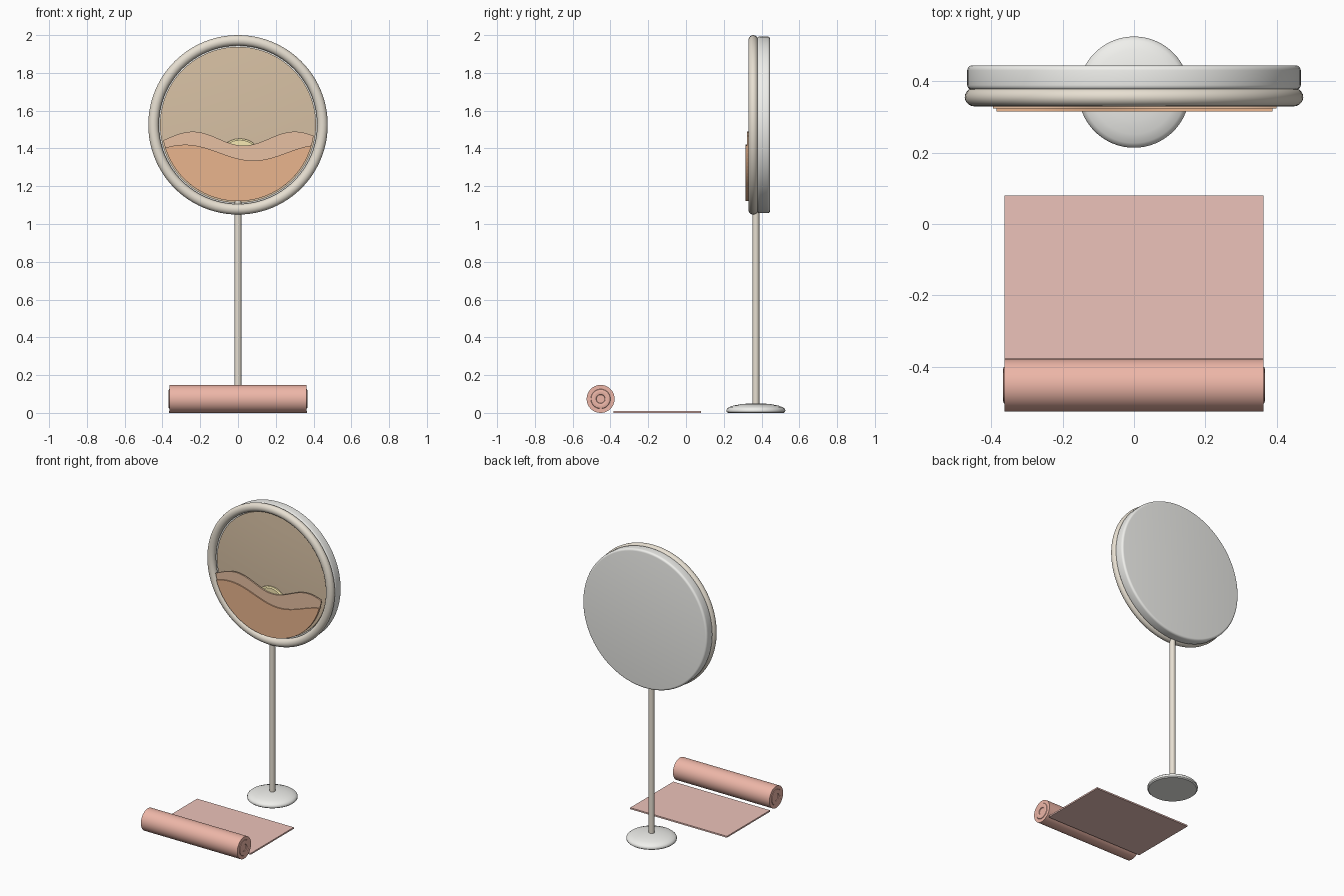
import bpy, bmesh, math
from mathutils import Matrix

if "Cube" in bpy.data.objects:
    bpy.data.objects.remove(bpy.data.objects["Cube"])

CZ = 1.525          # height of the disc centre
SY = 0.37           # depth of the stand axis


def material(name, rgb):
    m = bpy.data.materials.new(name)
    m.diffuse_color = (*rgb, 1)
    m.use_nodes = True
    m.node_tree.nodes["Principled BSDF"].inputs["Base Color"].default_value = m.diffuse_color
    return m


BEIGE = material("beige", (0.80, 0.74, 0.64))
WHITE = material("off_white", (0.87, 0.87, 0.84))
TAN = material("tan", (0.68, 0.53, 0.37))
SAND = material("light_orange", (0.80, 0.53, 0.36))
ORANGE = material("orange", (0.82, 0.46, 0.27))
YELLOW = material("yellow", (0.93, 0.82, 0.45))
CORAL = material("coral", (0.85, 0.47, 0.39))
PINK = material("dusty_pink", (0.84, 0.54, 0.49))


def finish(bm, name, mat, smooth=True):
    bmesh.ops.recalc_face_normals(bm, faces=bm.faces)
    me = bpy.data.meshes.new(name)
    bm.to_mesh(me)
    bm.free()
    ob = bpy.data.objects.new(name, me)
    bpy.context.collection.objects.link(ob)
    me.materials.append(mat)
    if smooth:
        bpy.ops.object.select_all(action='DESELECT')
        bpy.context.view_layer.objects.active = ob
        ob.select_set(True)
        bpy.ops.object.shade_smooth_by_angle(angle=math.radians(35))
    return ob


def lathe(name, profile, mat, place, steps=96, closed=False):
    """Revolve (radius, height) points about z, then place the result."""
    bm = bmesh.new()
    vs = [bm.verts.new((r, 0, h)) for r, h in profile]
    pairs = list(zip(vs, vs[1:])) + ([(vs[-1], vs[0])] if closed else [])
    edges = [bm.edges.new(p) for p in pairs]
    bmesh.ops.spin(bm, geom=vs + edges, cent=(0, 0, 0), axis=(0, 0, 1),
                   angle=2 * math.pi, steps=steps, use_duplicate=False)
    bmesh.ops.remove_doubles(bm, verts=bm.verts, dist=1e-5)
    bmesh.ops.transform(bm, matrix=place, verts=bm.verts)
    return finish(bm, name, mat)


def plate(name, outline, y0, y1, mat):
    """Extrude an (x, z) outline from y0 to y1."""
    bm = bmesh.new()
    face = bm.faces.new([bm.verts.new((x, y0, z)) for x, z in outline])
    ext = bmesh.ops.extrude_face_region(bm, geom=[face])["geom"]
    bmesh.ops.translate(bm, vec=(0, y1 - y0, 0),
                        verts=[v for v in ext if isinstance(v, bmesh.types.BMVert)])
    return finish(bm, name, mat)


# Lathe heights become +y depth for the upright disc
upright = Matrix.Translation((0, 0, CZ)) @ Matrix.Rotation(-math.pi / 2, 4, 'X')
stand = Matrix.Translation((0, SY, 0))

# Rear housing with rounded edges
b = 0.014
arc = [(math.cos(a), math.sin(a)) for a in [math.pi / 2 * i / 5 for i in range(6)]]
lathe("rear_housing", [(0, 0.376), (0.468 - b, 0.376)]
      + [(0.468 - b + b * s, 0.376 + b - b * c) for c, s in arc]
      + [(0.468 - b + b * c, 0.445 - b + b * s) for c, s in arc]
      + [(0, 0.445)], WHITE, upright)

# Front rim
lathe("rim", [(0.447 + 0.028 * math.cos(t), 0.356 + 0.026 * math.sin(t))
              for t in [2 * math.pi * i / 20 for i in range(20)]],
      BEIGE, upright, closed=True)

# Slightly domed panel
lathe("panel", [(0, 0.350)] + [(0.413 * i / 8, 0.350 + 0.014 * (i / 8) ** 2)
      for i in range(1, 9)] + [(0.413, 0.378), (0, 0.378)], TAN, upright)


# Dunes: wavy top, bottom following the disc
def dune(name, crest, mean, amp, period, y0, y1, mat, r=0.404):
    def wave(x):
        return mean + amp * math.cos(2 * math.pi * (x - crest) / period)

    def end(side):
        x = side * r
        for _ in range(30):
            x = side * math.sqrt(r * r - (wave(x) - CZ) ** 2)
        return x
    xl, xr = end(-1), end(1)
    top = [(xl + (xr - xl) * i / 48, wave(xl + (xr - xl) * i / 48)) for i in range(49)]
    a0 = math.atan2(wave(xr) - CZ, xr)
    a1 = -math.pi - math.atan2(wave(xl) - CZ, -xl)
    low = [(r * math.cos(a), CZ + r * math.sin(a))
           for a in [a0 + (a1 - a0) * i / 48 for i in range(1, 48)]]
    plate(name, top + low, y0, y1, mat)


dune("back_dune", -0.24, 1.452, 0.037, 0.54, 0.324, 0.334, SAND)
dune("front_dune", -0.28, 1.378, 0.042, 0.72, 0.316, 0.328, ORANGE)

# Sun rising behind the dunes
sun = Matrix.Translation((0.01, 0, 1.332)) @ Matrix.Rotation(-math.pi / 2, 4, 'X')
lathe("sun", [(0, 0.336), (0.112, 0.336), (0.12, 0.342), (0.12, 0.352), (0, 0.352)],
      YELLOW, sun, steps=48)

# Pole and weighted foot
lathe("pole", [(0, 0.03), (0.018, 0.03), (0.018, 1.125), (0, 1.125)],
      BEIGE, stand, steps=32)
lathe("foot", [(0, 0), (0.148, 0), (0.155, 0.006), (0.156, 0.014), (0.153, 0.022),
               (0.143, 0.03), (0.118, 0.039), (0.08, 0.046), (0.04, 0.05), (0, 0.051)],
      WHITE, stand, steps=64)

# Flat part of the mat
bm = bmesh.new()
bmesh.ops.create_cube(bm, size=1, matrix=Matrix.Translation((0, -0.152, 0.005))
                      @ Matrix.Diagonal((0.728, 0.464, 0.01, 1)))
finish(bm, "mat_sheet", PINK, smooth=False)

# Rolled part with coiled ends
roll = Matrix.Translation((0, -0.452, 0.074)) @ Matrix.Rotation(math.pi / 2, 4, 'Y')
half = [(0.0, 0.362), (0.022, 0.362), (0.024, 0.366), (0.032, 0.368), (0.042, 0.368),
        (0.050, 0.366), (0.052, 0.363), (0.074, 0.363)]
lathe("mat_roll", [(r, -h) for r, h in half] + half[::-1], CORAL, roll, steps=64)
